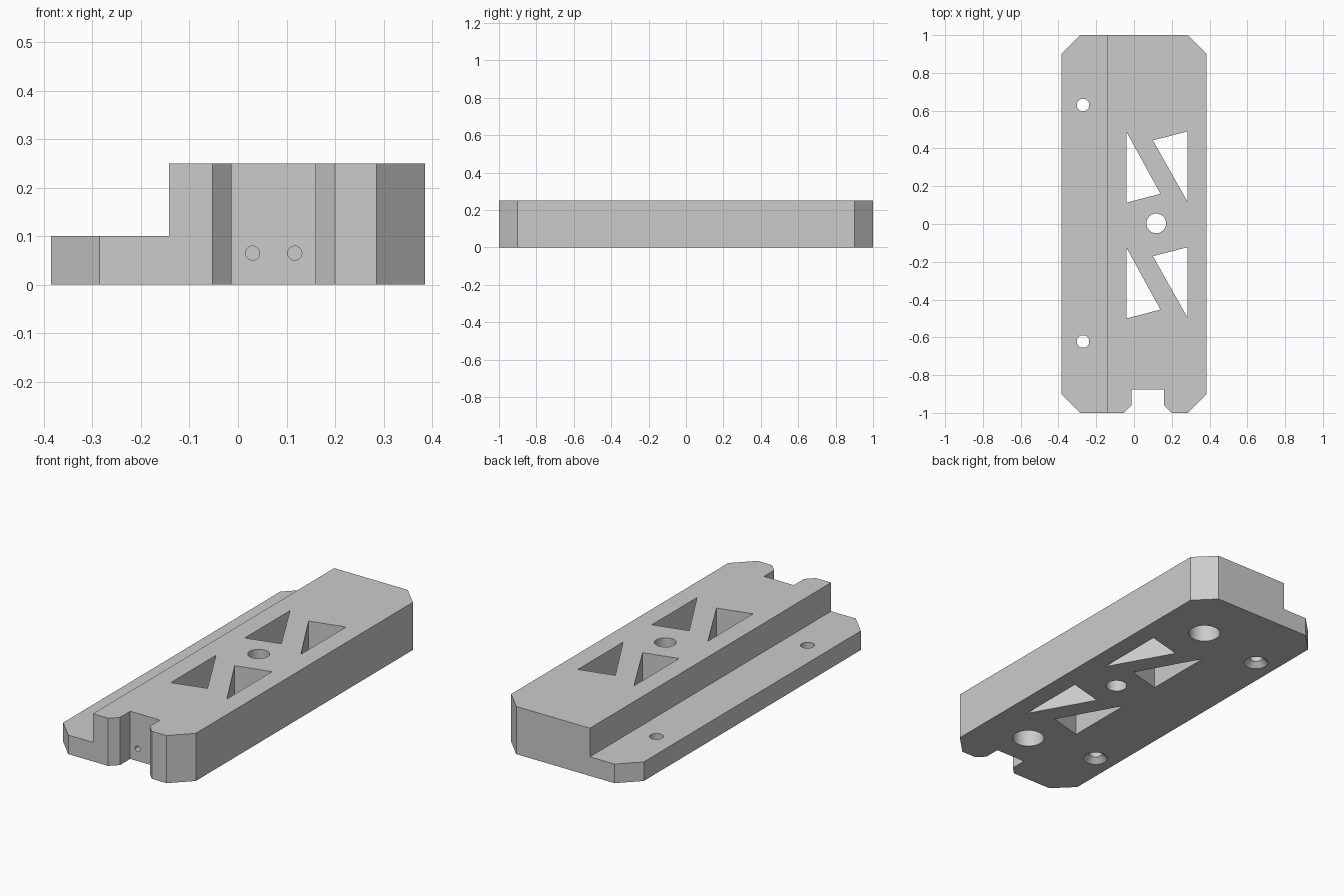
import bpy
import bmesh
import math
from mathutils import Matrix

cube = bpy.data.objects.get("Cube")
if cube:
    bpy.data.objects.remove(cube, do_unlink=True)

HEIGHT = 0.25
FLANGE_TOP = 0.1
OVER = 0.05  # cutter overshoot


def make_object(name, bm):
    bmesh.ops.recalc_face_normals(bm, faces=bm.faces)
    mesh = bpy.data.meshes.new(name)
    bm.to_mesh(mesh)
    bm.free()
    obj = bpy.data.objects.new(name, mesh)
    bpy.context.collection.objects.link(obj)
    return obj


def prism(name, outline, z0, z1):
    bm = bmesh.new()
    face = bm.faces.new([bm.verts.new((x, y, z0)) for x, y in outline])
    top = bmesh.ops.extrude_face_region(bm, geom=[face])["geom"]
    verts = [v for v in top if isinstance(v, bmesh.types.BMVert)]
    bmesh.ops.translate(bm, verts=verts, vec=(0, 0, z1 - z0))
    return make_object(name, bm)


def drill(name, start, length, r1, r2=None, along_y=False):
    bm = bmesh.new()
    turn = Matrix.Rotation(-math.pi / 2, 4, 'X') if along_y else Matrix()
    place = Matrix.Translation(start) @ turn @ Matrix.Translation((0, 0, length / 2))
    bmesh.ops.create_cone(bm, cap_ends=True, segments=48, radius1=r1,
                          radius2=r1 if r2 is None else r2, depth=length, matrix=place)
    return make_object(name, bm)


def cut(obj, cutter):
    cutter.hide_render = True
    mod = obj.modifiers.new(cutter.name, 'BOOLEAN')
    mod.operation = 'DIFFERENCE'
    mod.solver = 'EXACT'
    mod.object = cutter
    bpy.context.view_layer.update()
    graph = bpy.context.evaluated_depsgraph_get()
    mesh = bpy.data.meshes.new_from_object(obj.evaluated_get(graph))
    obj.modifiers.clear()
    obj.data = mesh
    bpy.data.objects.remove(cutter, do_unlink=True)


# Block with chamfered corners and the flared front notch
W, C = 0.385, 0.1
NL, NR, FLARE, DEEP = -0.013, 0.16, 0.04, -0.875
outline = [
    (-W, C - 1), (C - W, -1),
    (NL - FLARE, -1), (NL, FLARE - 1), (NL, DEEP),
    (NR, DEEP), (NR, FLARE - 1), (NR + FLARE, -1),
    (W - C, -1), (W, C - 1), (W, 1 - C), (W - C, 1), (C - W, 1), (-W, 1 - C),
]
body = prism("body", outline, 0, HEIGHT)

# Step down to the side flange
step = [(-0.5, -1.1), (-0.142, -1.1), (-0.142, 1.1), (-0.5, 1.1)]
cut(body, prism("step_cutter", step, FLANGE_TOP, HEIGHT + OVER))

# Triangular windows, the same pair twice
for shift in (0, -0.613):
    for tri in ([(-0.04, 0.488), (-0.04, 0.113), (0.14, 0.16)],
                [(0.284, 0.49), (0.284, 0.116), (0.1, 0.443)]):
        pts = [(x, y + shift) for x, y in tri]
        cut(body, prism("window_cutter", pts, -OVER, HEIGHT + OVER))

# Central through hole
cut(body, drill("centre_cutter", (0.118, 0.003, -OVER), HEIGHT + 2 * OVER, 0.052))

for side in (-1, 1):
    # Flange screw holes, countersunk underneath
    y = 0.004 + side * 0.626
    cut(body, drill("screw_cutter", (-0.27, y, -OVER), HEIGHT, 0.033))
    cut(body, drill("sink_cutter", (-0.27, y, -0.01), 0.04, 0.07, 0.03))
    # Blind pockets in the underside
    cut(body, drill("pocket_cutter", (0.118, 0.003 + side * 0.687, -OVER), 0.15 + OVER, 0.078))

# Small holes in the notch wall
for x in (0.03, 0.117):
    cut(body, drill("pin_cutter", (x, DEEP - OVER, 0.065), 0.1 + OVER, 0.0145, along_y=True))

# Single grey material
grey = bpy.data.materials.new("plain grey")
grey.use_nodes = True
colour = (0.6, 0.6, 0.6, 1)
grey.diffuse_color = colour
grey.node_tree.nodes["Principled BSDF"].inputs["Base Color"].default_value = colour
body.data.materials.clear()
body.data.materials.append(grey)

# Smooth round holes, sharp edges elsewhere
bpy.ops.object.select_all(action='DESELECT')
body.select_set(True)
bpy.context.view_layer.objects.active = body
bpy.ops.object.shade_smooth_by_angle(angle=math.radians(30))
